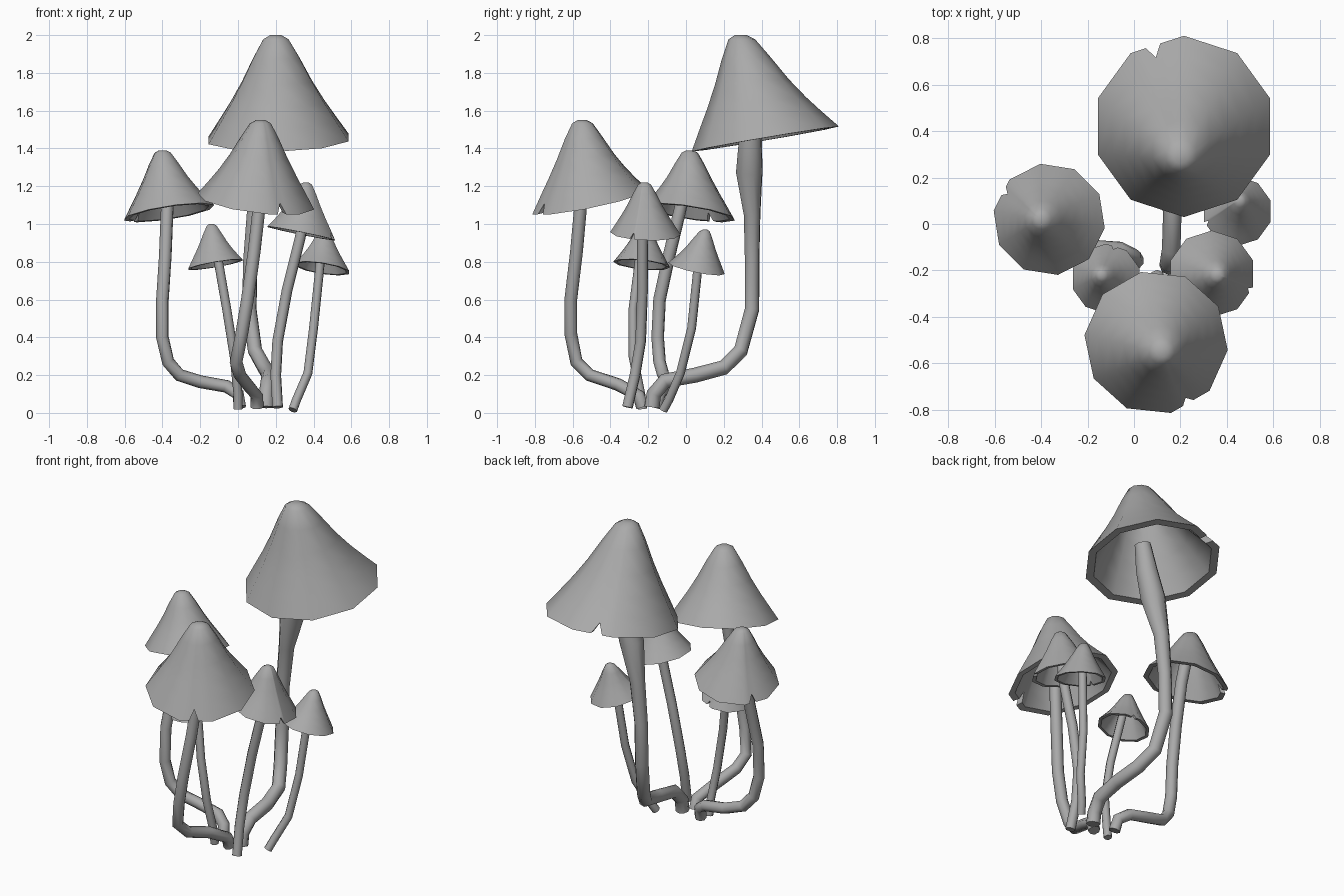
import bpy, bmesh
from math import sin, cos, pi, radians
from mathutils import Vector

cube = bpy.data.objects.get("Cube")
if cube:
    bpy.data.objects.remove(cube, do_unlink=True)

grey = bpy.data.materials.new("plain_grey")
grey.use_nodes = True
grey.diffuse_color = (0.4, 0.4, 0.4, 1)
grey.node_tree.nodes["Principled BSDF"].inputs["Base Color"].default_value = (0.4, 0.4, 0.4, 1)

SIDES = 10
STEP = 2 * pi / SIDES
# Bell profile: (fraction of height down from the tip, fraction of rim radius)
BELL = [(0, .08), (.04, .18), (.22, .33), (.45, .5), (.65, .67), (.82, .83), (1, 1)]


def finish(obj, angle):
    bpy.ops.object.select_all(action='DESELECT')
    obj.select_set(True)
    bpy.context.view_layer.objects.active = obj
    bpy.ops.object.shade_smooth_by_angle(angle=radians(angle))


def cap(name, tip, rim, radius, tilt, phase, notch):
    """Lopsided bell with a tilted, notched rim and a hollow underside."""
    tip, rim = Vector(tip), Vector(rim)
    phase, notch = radians(phase), radians(notch)
    angles = sorted([(phase + i * STEP) % (2 * pi) for i in range(SIDES)]
                    + [(notch + d * radians(5)) % (2 * pi) for d in (-1, 0, 1)])

    def ring(t, r, lift=0.0):
        centre = tip.lerp(rim, t)
        points = []
        for a in angles:
            # Extra notch points stay on the straight side of the polygon
            off = (a - phase) % STEP - STEP / 2
            q = r * cos(STEP / 2) / cos(off)
            x, y = q * cos(a), q * sin(a)
            points.append(centre + Vector((x, y, lift + t * (tilt[0] * x + tilt[1] * y))))
        return points

    outer = [ring(t, r * radius) for t, r in BELL]
    inner = [ring(t, r * radius * .88, -.035 * radius * (1 - t)) for t, r in BELL[1:]]
    cut = min(range(len(angles)), key=lambda i: abs(angles[i] - notch % (2 * pi)))
    for shell in (outer, inner):
        shell[-1][cut] = shell[-1][cut].lerp(shell[-2][cut], .6)
    bm = bmesh.new()
    loops = [[bm.verts.new(p) for p in pts] for pts in outer + inner[::-1]]
    n = len(angles)
    for a, b in zip(loops, loops[1:]):
        for i in range(n):
            j = (i + 1) % n
            bm.faces.new((a[i], b[i], b[j], a[j]))
    bm.faces.new(loops[0])
    bm.faces.new(loops[-1][::-1])
    bmesh.ops.recalc_face_normals(bm, faces=bm.faces)
    mesh = bpy.data.meshes.new(name)
    bm.to_mesh(mesh)
    bm.free()
    mesh.materials.append(grey)
    obj = bpy.data.objects.new(name, mesh)
    bpy.context.collection.objects.link(obj)
    finish(obj, 50)


def stem(name, radius, path, swell=()):
    """Bent eight-sided tube; swell widens the last points."""
    curve = bpy.data.curves.new(name, 'CURVE')
    curve.dimensions = '3D'
    curve.bevel_depth = radius
    curve.bevel_resolution = 2
    curve.use_fill_caps = True
    spline = curve.splines.new('POLY')
    spline.points.add(len(path) - 1)
    widths = [1] * (len(path) - len(swell)) + list(swell)
    for p, co, w in zip(spline.points, path, widths):
        p.co = (*co, 1)
        p.radius = w
    curve.materials.append(grey)
    obj = bpy.data.objects.new(name, curve)
    bpy.context.collection.objects.link(obj)
    bpy.ops.object.select_all(action='DESELECT')
    obj.select_set(True)
    bpy.context.view_layer.objects.active = obj
    bpy.ops.object.convert(target='MESH')
    finish(bpy.context.view_layer.objects.active, 50)


# Tall back mushroom
cap("back_cap", (.2, .29, 2), (.215, .42, 1.45), .39, (.02, .17), 18, 111)
stem("back_stem", .04, [(.15, -.18, .03), (.15, -.17, .1), (.16, -.11, .17), (.165, .05, .2),
     (.14, .2, .24), (.09, .29, .33), (.06, .35, .55), (.065, .35, .8), (.09, .35, 1.05),
     (.14, .335, 1.28), (.19, .34, 1.44), (.22, .34, 1.6)], (1.15, 1.85, 1.6, 1.2))

# Front mushroom
cap("front_cap", (.12, -.55, 1.55), (.095, -.51, 1.12), .31, (-.12, .2), 30, -62)
stem("front_stem", .034, [(.1, -.23, .03), (.1, -.25, .09), (.05, -.36, .15), (.01, -.51, .2),
     (-.01, -.58, .27), (.02, -.61, .42), (.05, -.61, .6), (.085, -.58, .85), (.11, -.56, 1.07),
     (.12, -.55, 1.25)])

# Left-hand bent mushroom
cap("side_cap", (-.4, .02, 1.39), (-.365, .02, 1.06), .242, (.15, -.15), 27, 148)
stem("side_stem", .034, [(.01, -.16, .03), (0, -.14, .1), (-.06, -.11, .14), (-.2, -.1, .165),
     (-.31, -.12, .2), (-.37, -.14, .27), (-.4, -.15, .4), (-.4, -.14, .6), (-.385, -.09, .83),
     (-.375, -.03, 1.08), (-.38, 0, 1.2)])

# Medium mushroom
cap("middle_cap", (.36, -.22, 1.22), (.335, -.215, .95), .187, (-.2, -.04), 18, -22)
stem("middle_stem", .029, [(.21, -.31, .03), (.2, -.27, .2), (.21, -.24, .38), (.26, -.23, .65),
     (.33, -.23, .93), (.35, -.22, 1.05)])

# Two small mushrooms
cap("small_cap_a", (-.14, -.22, 1), (-.12, -.235, .785), .15, (.17, -.1), 18, 75)
stem("small_stem_a", .024, [(0, -.23, .02), (0, -.24, .1), (-.02, -.28, .3), (-.06, -.28, .55),
     (-.1, -.25, .78), (-.12, -.24, .88)])
cap("small_cap_b", (.455, .1, .97), (.445, .055, .765), .15, (-.15, -.2), 18, 200)
stem("small_stem_b", .024, [(.29, -.12, .015), (.31, -.09, .07), (.37, -.03, .21),
     (.4, .03, .45), (.43, .06, .74), (.44, .07, .85)])
